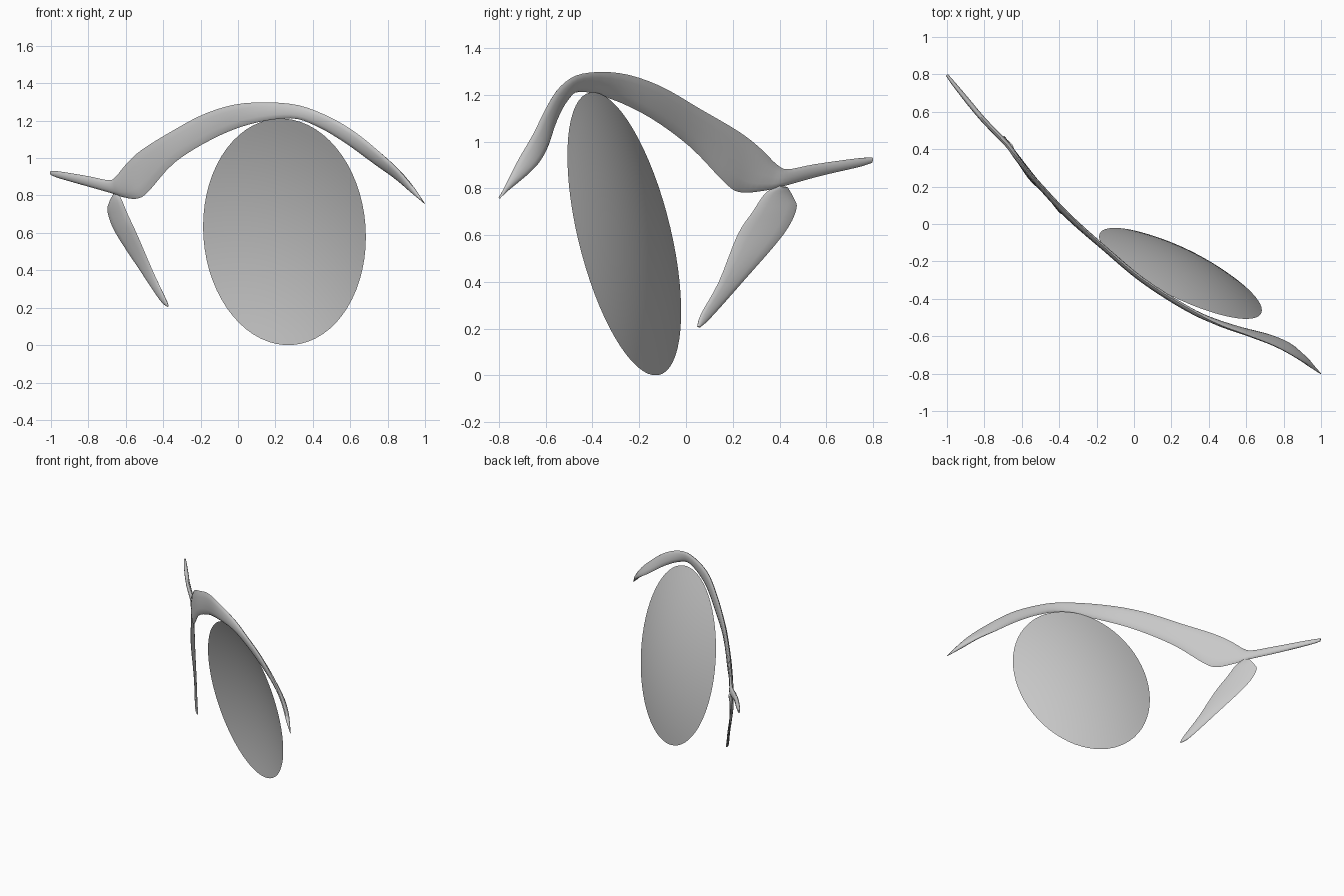
import bpy, bmesh, math
from mathutils import Vector

if "Cube" in bpy.data.objects:
    bpy.data.objects.remove(bpy.data.objects["Cube"])

grey = bpy.data.materials.new("plain grey")
grey.diffuse_color = (0.58, 0.58, 0.58, 1)
grey.use_nodes = True
grey.node_tree.nodes["Principled BSDF"].inputs["Base Color"].default_value = grey.diffuse_color


def finish(bm, name):
    bmesh.ops.recalc_face_normals(bm, faces=bm.faces)
    mesh = bpy.data.meshes.new(name)
    bm.to_mesh(mesh)
    bm.free()
    mesh.materials.append(grey)
    ob = bpy.data.objects.new(name, mesh)
    bpy.context.collection.objects.link(ob)
    bpy.context.view_layer.objects.active = ob
    ob.select_set(True)
    bpy.ops.object.shade_smooth_by_angle(angle=math.radians(50))
    ob.select_set(False)


def spline(points, steps):
    """Smooth curve through the points."""
    p = [Vector(q) for q in points]
    p = [2 * p[0] - p[1]] + p + [2 * p[-1] - p[-2]]
    out = []
    for i in range(1, len(p) - 2):
        a, b, c, d = p[i - 1:i + 3]
        for k in range(steps):
            t = k / steps
            out.append(0.5 * (2 * b + (c - a) * t + (2 * a - 5 * b + 4 * c - d) * t ** 2
                              + (3 * b - a - 3 * c + d) * t ** 3))
    return out + [p[-2]]


def blade(name, stations, thickness, sides=12):
    """Lens-section strip lofted between two edge curves."""
    top = spline([s[:3] for s in stations], 4)
    low = spline([s[3:] for s in stations], 4)
    mid = [(a + b) / 2 for a, b in zip(top, low)]
    bm = bmesh.new()
    rings = []
    n = len(mid)
    for i in range(n):
        half = (top[i] - low[i]) / 2
        along = mid[min(i + 1, n - 1)] - mid[max(i - 1, 0)]
        normal = along.cross(half).normalized() * min(thickness, half.length * 0.6)
        ring = []
        for k in range(sides):
            a = math.tau * k / sides
            ring.append(bm.verts.new(mid[i] + half * math.cos(a) + normal * math.sin(a)))
        rings.append(ring)
    for r, s in zip(rings, rings[1:]):
        for k in range(sides):
            j = (k + 1) % sides
            bm.faces.new((r[k], r[j], s[j], s[k]))
    bm.faces.new(rings[0])
    bm.faces.new(rings[-1])
    finish(bm, name)


# Eye: shallow oval bowl, hollow towards the front
centre = Vector((0.2485, -0.264, 0.6056))
across = Vector((0.4352, -0.1967, -0.0278))
down = Vector((0, 0.1432, -0.605))
back = across.cross(down).normalized()
DEPTH, SEGMENTS, RINGS = 0.08, 64, 12
bm = bmesh.new()
pole = bm.verts.new(centre + back * DEPTH)
previous = None
for i in range(1, RINGS + 1):
    r = i / RINGS
    ring = []
    for k in range(SEGMENTS):
        a = math.tau * k / SEGMENTS
        ring.append(bm.verts.new(centre + (across * math.cos(a) + down * math.sin(a)) * r
                                 + back * DEPTH * (1 - r * r)))
    for k in range(SEGMENTS):
        j = (k + 1) % SEGMENTS
        if previous:
            bm.faces.new((previous[k], ring[k], ring[j], previous[j]))
        else:
            bm.faces.new((pole, ring[k], ring[j]))
    previous = ring
finish(bm, "eye")

# Upper lid line with outer wing: upper edge point, lower edge point
blade("upper_lid", [
    (-1.0, .797, .932, -.998, .793, .908),
    (-.95, .73, .928, -.95, .735, .89),
    (-.80, .55, .903, -.82, .575, .853),
    (-.69, .435, .882, -.67, .42, .81),
    (-.65, .385, .905, -.61, .335, .79),
    (-.60, .325, .965, -.54, .235, .783),
    (-.52, .23, 1.04, -.48, .17, .82),
    (-.36, .06, 1.14, -.34, .02, .975),
    (-.17, -.115, 1.24, -.14, -.15, 1.10),
    (.03, -.285, 1.293, .06, -.315, 1.18),
    (.28, -.445, 1.290, .28, -.455, 1.213),
    (.45, -.535, 1.238, .42, -.51, 1.17),
    (.61, -.595, 1.15, .57, -.555, 1.083),
    (.76, -.655, 1.03, .73, -.595, .967),
    (.885, -.725, .908, .855, -.655, .88),
    (1.0, -.80, .757, .99, -.795, .762)], 0.014)

# Lower lid stroke: outer edge point, inner edge point
blade("lower_lid", [
    (-.665, .435, .805, -.645, .395, .81),
    (-.69, .46, .76, -.623, .34, .78),
    (-.697, .472, .71, -.59, .285, .70),
    (-.655, .415, .60, -.543, .22, .60),
    (-.525, .243, .40, -.457, .14, .40),
    (-.42, .105, .245, -.395, .065, .265),
    (-.378, .06, .205, -.372, .048, .21)], 0.009)
